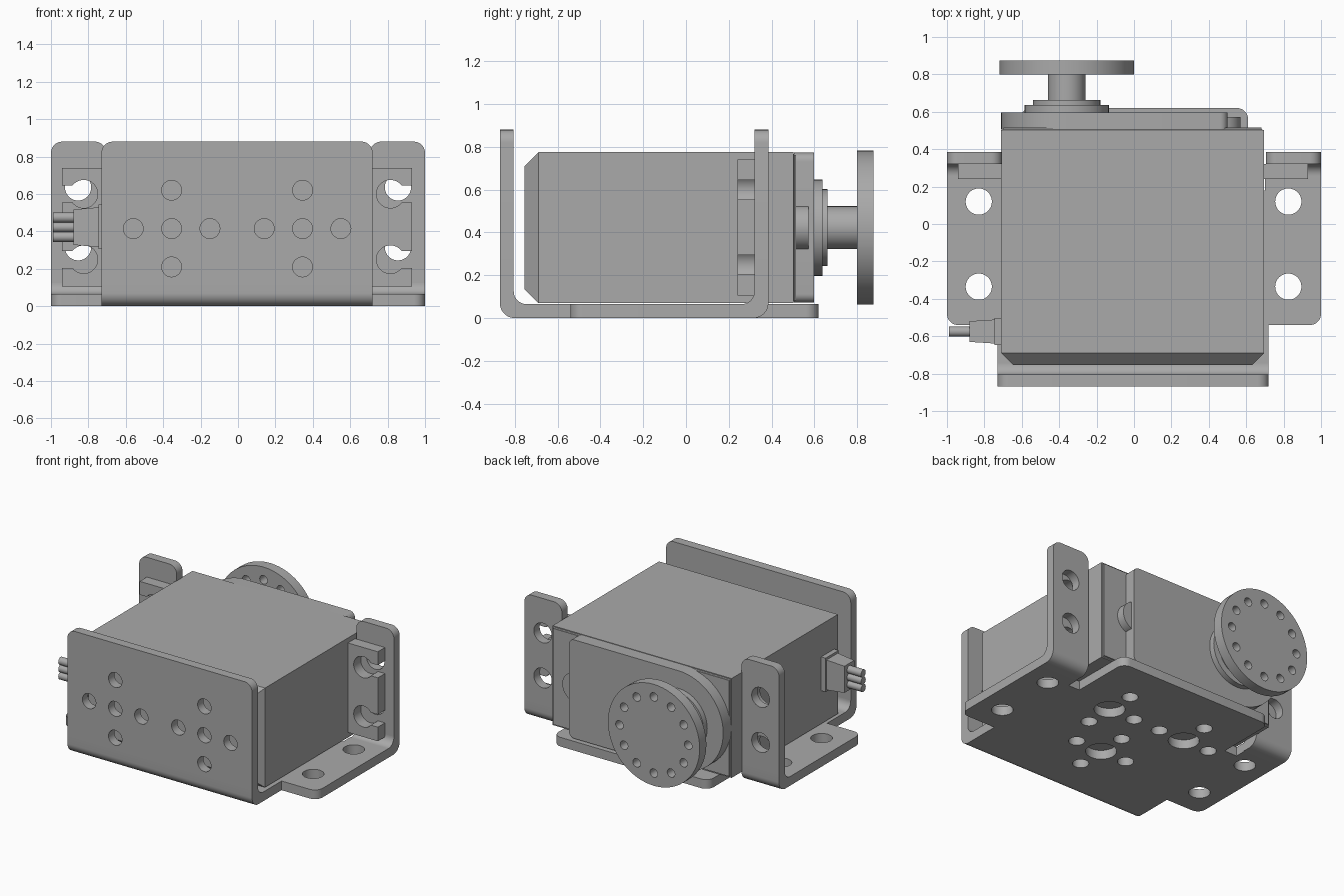
import bpy, bmesh
from math import sin, cos, pi, radians, asin
from mathutils import Vector

old = bpy.data.objects.get("Cube")
if old:
    bpy.data.objects.remove(old, do_unlink=True)

GREY = (0.40, 0.40, 0.40, 1)
metal = bpy.data.materials.new("plain grey")
metal.use_nodes = True
metal.diffuse_color = GREY
metal.node_tree.nodes["Principled BSDF"].inputs["Base Color"].default_value = GREY

# Local plane to world: xy extrudes along z, xz along y, yz along x
TURN = {"xy": (0, 0, 0), "xz": (pi / 2, 0, 0), "yz": (pi / 2, 0, pi / 2)}
AXIS = {"xy": 2, "xz": 1, "yz": 0}


def arc(cx, cy, r, start, end, n=12):
    """Points on an arc, angles in degrees."""
    angles = [radians(start + (end - start) * i / n) for i in range(n + 1)]
    return [(cx + r * cos(a), cy + r * sin(a)) for a in angles]


def circle(cx, cy, r, n=48):
    return arc(cx, cy, r, 0, 360, n)[:-1]


def rounded(corners):
    """Outline from (x, y) or, for a rounded right angle, (x, y, radius)."""
    out = []
    for i, c in enumerate(corners):
        p = Vector(c[:2])
        if len(c) == 2:
            out.append(p)
            continue
        a = (Vector(corners[i - 1][:2]) - p).normalized()
        b = (Vector(corners[(i + 1) % len(corners)][:2]) - p).normalized()
        mid = p + (a + b) * c[2]
        out += [mid - c[2] * (b * cos(t) + a * sin(t))
                for t in (pi / 2 * k / 8 for k in range(9))]
    return out


def finish(obj):
    obj.data.materials.clear()
    obj.data.materials.append(metal)
    bpy.ops.object.select_all(action="DESELECT")
    obj.select_set(True)
    bpy.context.view_layer.objects.active = obj
    bpy.ops.object.shade_smooth_by_angle(angle=radians(30))


def plate(name, plane, lo, hi, outline, holes=()):
    """Flat sheet with holes, extruded between lo and hi."""
    curve = bpy.data.curves.new(name, "CURVE")
    curve.dimensions = "2D"
    curve.fill_mode = "BOTH"
    curve.extrude = (hi - lo) / 2
    for loop in [outline, *holes]:
        spline = curve.splines.new("POLY")
        spline.points.add(len(loop) - 1)
        for point, (x, y) in zip(spline.points, loop):
            point.co = (x, y, 0, 1)
        spline.use_cyclic_u = True
    obj = bpy.data.objects.new(name, curve)
    bpy.context.collection.objects.link(obj)
    obj.rotation_euler = TURN[plane]
    obj.location[AXIS[plane]] = (lo + hi) / 2
    bpy.ops.object.select_all(action="DESELECT")
    obj.select_set(True)
    bpy.context.view_layer.objects.active = obj
    bpy.ops.object.convert(target="MESH")
    obj = bpy.context.object
    bm = bmesh.new()
    bm.from_mesh(obj.data)
    bmesh.ops.remove_doubles(bm, verts=bm.verts, dist=0.0001)
    bmesh.ops.recalc_face_normals(bm, faces=bm.faces)
    bm.to_mesh(obj.data)
    bm.free()
    finish(obj)
    return obj


def box(name, lo, hi, shape=None):
    """Box between two corners; shape edits its bmesh."""
    bm = bmesh.new()
    bmesh.ops.create_cube(bm, size=1)
    lo, hi = Vector(lo), Vector(hi)
    for v in bm.verts:
        v.co = (lo + hi) / 2 + v.co * (hi - lo)
    if shape:
        shape(bm)
    mesh = bpy.data.meshes.new(name)
    bm.to_mesh(mesh)
    bm.free()
    obj = bpy.data.objects.new(name, mesh)
    bpy.context.collection.objects.link(obj)
    finish(obj)


def cross(cx, cy, arms, r=0.053, reach=0.205):
    """Holes around a centre, one for each listed direction."""
    return [circle(cx + dx * reach, cy + dy * reach, r, 32) for dx, dy in arms]


E, W, N, S, MID = (1, 0), (-1, 0), (0, 1), (0, -1), (0, 0)
T = 0.065      # sheet thickness
TOP = 0.88     # height of the upright sheets

# Bracket base with ears, relief slots and hole groups
base = [(-.73, -.745), (.72, -.745), (.72, -.54), (1, -.54, .06), (1, .26), (.7, .26),
        (.7, .18), (.61, .18), (.61, .62, .06), (-.61, .62, .06), (-.61, .18),
        (-.71, .18), (-.71, .26), (-1, .26), (-1, -.54, .06), (-.73, -.54)]
holes = [circle(x, y, .07) for x in (-.83, .825) for y in (-.335, .12)]
for x, y, arms in ((.3, .113, (N, S, W)), (-.005, -.335, (N, S, E, W)),
                   (-.325, .11, (N, E, W))):
    holes += [circle(x, y, .1)] + cross(x, y, arms)
plate("bracket_base", "xy", 0, T, rounded(base), holes)

# Bracket front sheet
front = [(-.73, .125), (.72, .125), (.72, TOP, .06), (-.73, TOP, .06)]
holes = [h for x in (-.355, .345) for h in cross(x, .415, (N, S, E, W, MID))]
plate("bracket_front", "xz", -.87, -.805, rounded(front), holes)


def bend(name, y, direction, lo, hi):
    """Curved corner joining the base to an upright whose outer face is at y."""
    shape = (arc(.07, .07, .07, 180, 270) + [(.125, 0)]
             + arc(.125, .125, .06, 270, 180) + [(0, .125)])
    plate(name, "yz", lo, hi, [(y + direction * u, v) for u, v in shape])


bend("front_bend", -.87, 1, -.73, .72)

# Rear tabs of the bracket and slotted mounting flanges of the motor
keyhole = [(.68, .105), (.935, .105)]
for z in (.25, .60):
    a = math_angle = asin(.6) * 180 / pi
    keyhole += [(.935, z - .045)] + arc(.82, z, .075, -a, a - 360, 32) + [(.935, z + .045)]
keyhole += [(.935, .74), (.68, .74)]
for side, s in (("right", -1), ("left", 1)):
    inner, outer = s * .705, s * 1.0
    bend(side + "_tab_bend", .385, -1, min(inner, outer), max(inner, outer))
    tab = [(inner, .125), (outer, .125), (outer, TOP, .06), (inner, TOP, .06)]
    plate(side + "_rear_tab", "xz", .32, .385, rounded(tab),
          [circle(s * .855, z, .07) for z in (.315, .635)])
    plate(side + "_mounting_flange", "xz", .24, .32,
          [(s * x - .005, z) for x, z in keyhole])


# Motor case, chamfered around its front end and softened elsewhere
def chamfer_front(bm):
    rim = [e for e in bm.edges if all(v.co.y < -.7 for v in e.verts)]
    back = [e for e in bm.edges if all(v.co.y > .5 for v in e.verts)]
    bmesh.ops.bevel(bm, geom=rim, offset=.065, segments=1, affect="EDGES")
    back = [e for e in back if e.is_valid]
    bmesh.ops.bevel(bm, geom=back, offset=.012, segments=3, affect="EDGES")


box("motor_case", (-.71, -.755, .07), (.695, .515, .775), chamfer_front)

# Gear cover, round at the output end, with a small lug at the other
CX, CZ = -.36, .4225
cover = arc(CX, CZ, .35, 90, 270, 32) + rounded(
    [(CX, CZ - .35), (.5, CZ - .35, .04), (.5, CZ + .35, .04), (CX, CZ + .35)])[1:-1]
plate("gear_cover", "xz", .505, .597, cover)
plate("cover_lug", "xz", .505, .573, circle(.465, CZ, .105))

# Output shaft and drilled horn disc
for name, lo, hi, r in (("bearing_collar", .59, .637, .225),
                        ("bearing_ring", .63, .662, .18),
                        ("output_shaft", .65, .805, .1)):
    plate(name, "xz", lo, hi, circle(CX, CZ, r))
horn_holes = [circle(x, z, .03, 20) for x, z in circle(CX, CZ, .27, 12)]
plate("horn_disc", "xz", .80, .875, circle(CX, CZ, .36, 64), horn_holes)


# Cable plug and wires
def taper(bm):
    for v in bm.verts:
        if v.co.x < -.8:
            v.co.y = -.575 + (v.co.y + .575) * .85
            v.co.z = CZ + (v.co.z - CZ) * .88


box("plug_collar", (-.745, -.648, .305), (-.70, -.502, .545))
box("plug_body", (-.88, -.64, .315), (-.73, -.51, .53), taper)
for i in (-1, 0, 1):
    plate("wire", "yz", -.99, -.87, circle(-.575, CZ + i * .052, .027, 20))
